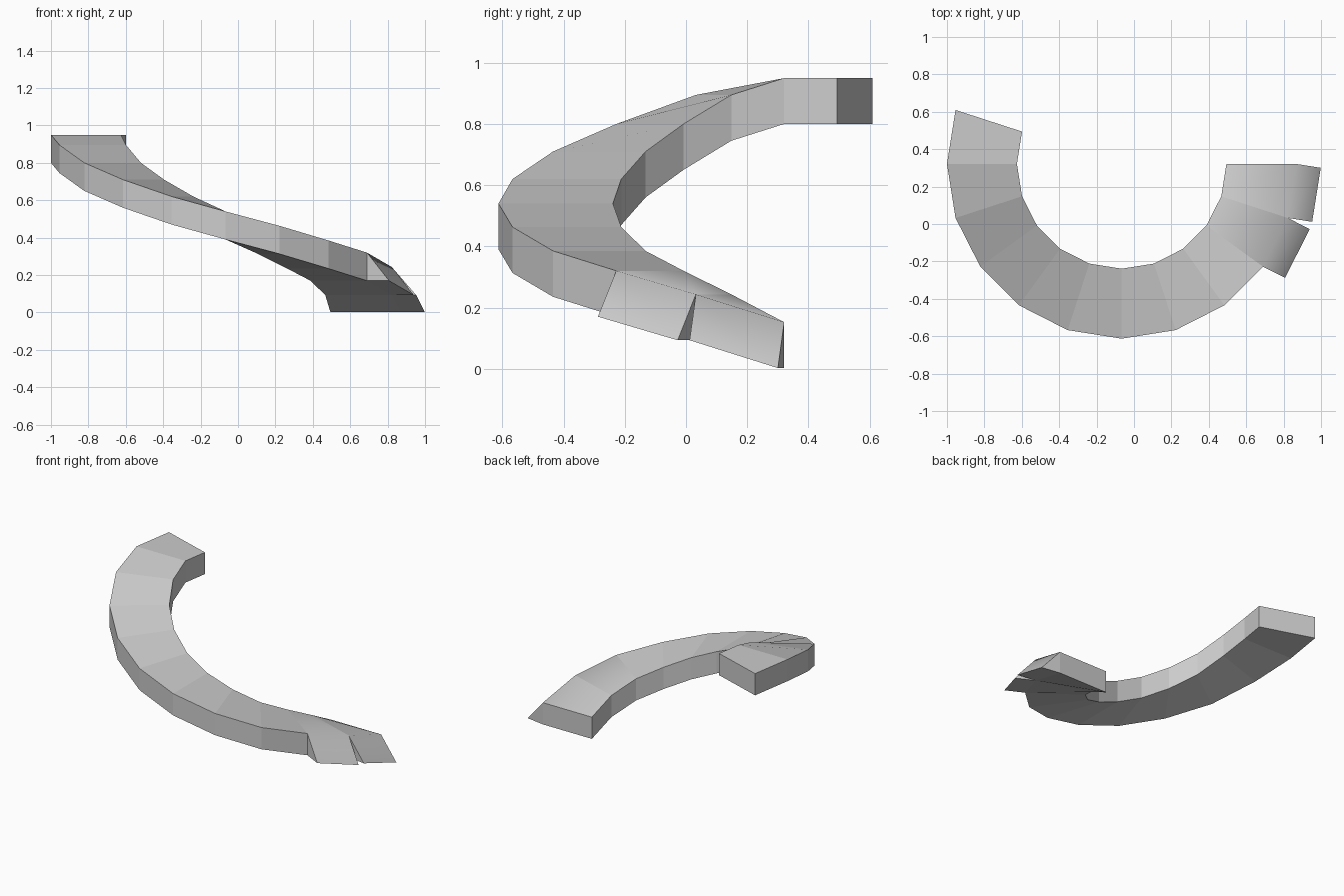
import bpy, bmesh
from math import radians, sin, cos
from mathutils import Vector

if "Cube" in bpy.data.objects:
    bpy.data.objects.remove(bpy.data.objects["Cube"])

CX, CY = -0.066, 0.321        # centre of the curve
R_IN, R_OUT, THICK = 0.56, 0.934, 0.15
FLARE = 0.132                 # outward spread of the skirt on the lowest steps
tops = [0.95, 0.95, 0.895, 0.80, 0.71, 0.62, 0.54, 0.463, 0.385, 0.32, 0.243, 0.152]
angles = [162 + 18 * i for i in range(len(tops))]

bm = bmesh.new()


def point(r, a, z):
    return bm.verts.new((CX + r * cos(radians(a)), CY + r * sin(radians(a)), max(z, 0)))


# Cross-sections: inner bottom, inner top, outer top, outer bottom
rings = [[point(R_IN, a, z - THICK), point(R_IN, a, z),
          point(R_OUT, a, z), point(R_OUT, a, z - THICK)]
         for a, z in zip(angles, tops)]

# Sweep the section along the curve; the last two segments get a sloped skirt
first_flare = len(rings) - 3
for i, (p, q) in enumerate(zip(rings, rings[1:])):
    bm.faces.new((p[0], p[1], q[1], q[0]))
    top = bm.faces.new((p[1], p[2], q[2], q[1]))
    bm.faces.new((p[3], p[0], q[0], q[3]))
    if i < first_flare:
        bm.faces.new((p[2], p[3], q[3], q[2]))
        continue
    mid = radians(angles[i] + 9)
    out = Vector((cos(mid), sin(mid), 0)) * FLARE
    a, b = (bm.verts.new(v.co + out) for v in (p[3], q[3]))
    slope = bm.faces.new((p[2], a, b, q[2]))
    bm.faces.new((p[3], q[3], b, a))
    bm.faces.new((p[2], p[3], a))
    bm.faces.new((q[2], b, q[3]))
    top.smooth = slope.smooth = True

# End caps
bm.faces.new(rings[0])
bm.faces.new(rings[-1][::-1])

# Keep the joints between segments crisp
for r in rings:
    e = bm.edges.get((r[1], r[2]))
    if e:
        e.smooth = False

# Outward normals: the winding above is consistent, flip if inside out
bm.normal_update()
if bm.calc_volume(signed=True) < 0:
    bmesh.ops.reverse_faces(bm, faces=bm.faces[:])

mesh = bpy.data.meshes.new("curved_ramp")
bm.to_mesh(mesh)
bm.free()
obj = bpy.data.objects.new("curved_ramp", mesh)
bpy.context.collection.objects.link(obj)
